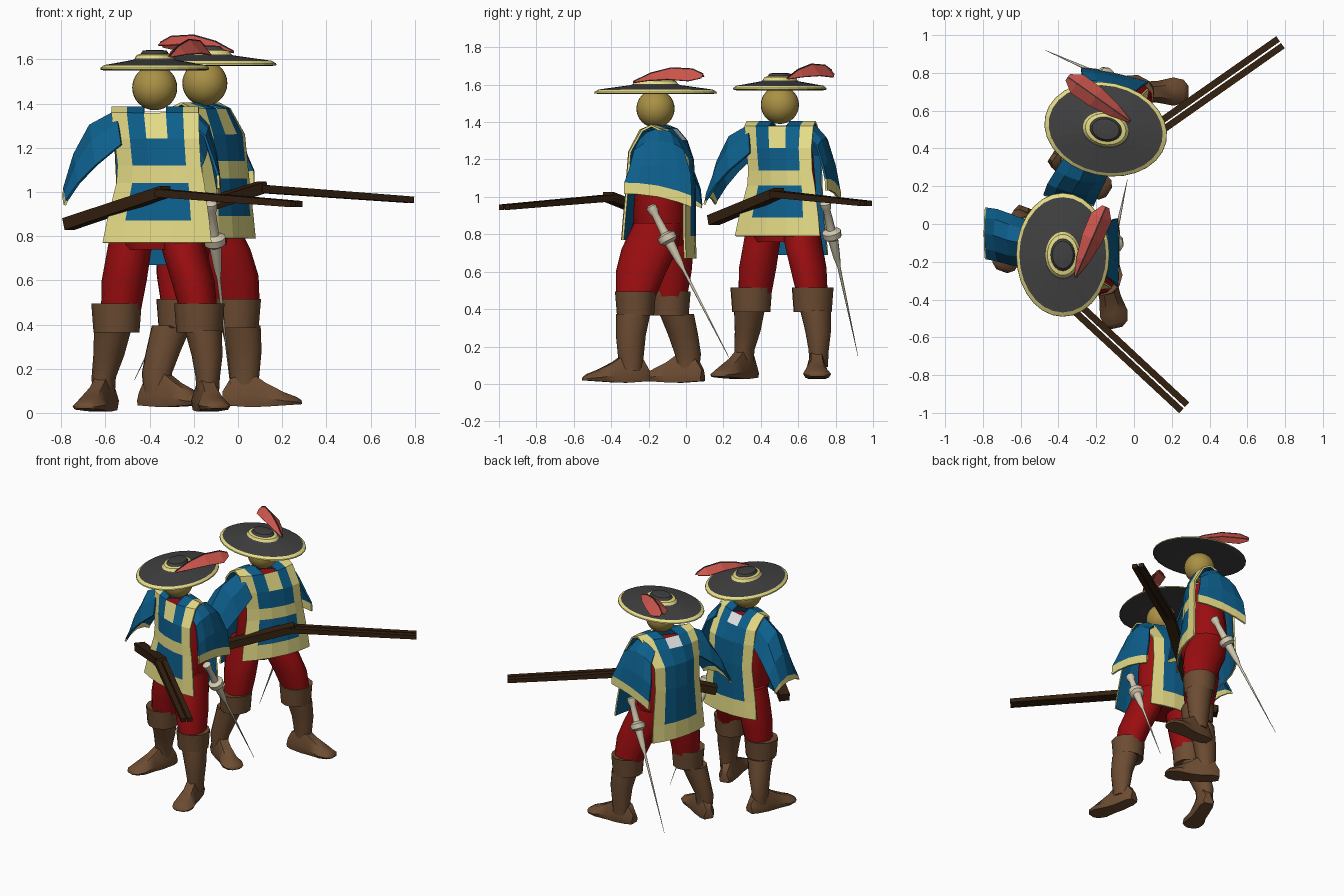
import bpy, bmesh, math
from mathutils import Vector, Matrix

if "Cube" in bpy.data.objects:
    bpy.data.objects.remove(bpy.data.objects["Cube"])

def mat(name, r, g, b):
    m = bpy.data.materials.new(name)
    m.diffuse_color = (r, g, b, 1)
    m.use_nodes = True
    m.node_tree.nodes["Principled BSDF"].inputs["Base Color"].default_value = m.diffuse_color
    return m

BLUE = mat("blue cloth", .004, .115, .265)
PALE = mat("pale yellow trim", .78, .71, .24)
RED = mat("red cloth", .32, .004, .005)
BOOT = mat("brown leather", .15, .072, .032)
WOOD = mat("dark wood", .035, .015, .005)
SKIN = mat("ochre head", .40, .28, .06)
FELT = mat("charcoal felt", .052, .052, .054)
PLUME = mat("coral plume", .62, .095, .075)
STEEL = mat("bone metal", .66, .59, .44)
LINEN = mat("white linen", .92, .92, .92)

parts = []

def build(name, rows, mats, pick=None, closed=True, thick=0, lining=0, smooth=False):
    """Skin rows of points; pick(row, col) gives a material index, or None for a hole."""
    bm = bmesh.new()
    vs = [[bm.verts.new(p) for p in r] for r in rows]
    n = len(rows[0])
    for i in range(len(rows) - 1):
        for j in range(n if closed else n - 1):
            k = pick(i, j) if pick else 0
            if k is None:
                continue
            f = bm.faces.new((vs[i][j], vs[i][(j + 1) % n], vs[i + 1][(j + 1) % n], vs[i + 1][j]))
            f.material_index = k
    if closed:
        bm.faces.new(vs[0])
        f = bm.faces.new(vs[-1])
        f.material_index = pick(len(rows) - 2, 0) if pick else 0
    bmesh.ops.recalc_face_normals(bm, faces=bm.faces[:])
    me = bpy.data.meshes.new(name)
    bm.to_mesh(me)
    bm.free()
    for m in mats:
        me.materials.append(m)
    if smooth:
        for p in me.polygons:
            p.use_smooth = True
        me.set_sharp_from_angle(angle=math.radians(50))
    ob = bpy.data.objects.new(name, me)
    bpy.context.collection.objects.link(ob)
    if thick:
        s = ob.modifiers.new("thickness", 'SOLIDIFY')
        s.thickness = thick
        s.offset = 0
        s.material_offset = lining
    parts.append(ob)
    return ob

def ring(cx, cy, z, rx, ry, n=12):
    return [(cx + rx * math.cos(2 * math.pi * k / n), cy + ry * math.sin(2 * math.pi * k / n), z) for k in range(n)]

def tube(name, rings, m):
    return build(name, [ring(*r) for r in rings], [m], smooth=True)

def bar(name, a, b, wa, ha, wb, hb, m, shift=0):
    """Square bar from a to b with width and height at each end."""
    a, b = Vector(a), Vector(b)
    d = (b - a).normalized()
    s = d.cross(Vector((0, 0, 1))).normalized()
    u = s.cross(d)
    rows = [[p + s * (shift + x * w / 2) + u * (z * h / 2) for x, z in ((-1, -1), (1, -1), (1, 1), (-1, 1))]
            for p, w, h in ((a, wa, ha), (b, wb, hb))]
    return build(name, rows, [m])

HEAD = Vector((-.377, -.163, 1.472))

# head
bm = bmesh.new()
bmesh.ops.create_uvsphere(bm, u_segments=28, v_segments=16, radius=.102, matrix=Matrix.Translation(HEAD))
me = bpy.data.meshes.new("head")
bm.to_mesh(me)
bm.free()
me.materials.append(SKIN)
for p in me.polygons:
    p.use_smooth = True
head = bpy.data.objects.new("head", me)
bpy.context.collection.objects.link(head)
parts.append(head)

# wide hat: underside, rim, sloping brim, band, crown
prof = [(.2, 1.557), (.5, 1.553), (.93, 1.55), (1, 1.554), (.995, 1.562), (.93, 1.574), (.4, 1.598),
        (.37, 1.603), (.33, 1.62), (.26, 1.625), (.22, 1.64), (.1, 1.643)]
hat_col = [0, 0, 0, 1, 1, 0, 0, 1, 1, 0, 0]
build("hat", [ring(HEAD.x, HEAD.y, z, .247 * s, .328 * s, 28) for s, z in prof],
      [FELT, PALE], lambda i, j: hat_col[i])

# plume folded along its quill
base, tip = Vector((-.31, -.28, 0)), Vector((-.15, .09, 0))
side = Vector((.92, -.40, 0))
rows = []
for t, w, z in ((0, .005, 1.615), (.25, .035, 1.66), (.55, .055, 1.688), (.85, .057, 1.682), (1, .018, 1.655)):
    c = base.lerp(tip, t)
    rows.append([c - side * w + Vector((0, 0, z - w * .7)), c + Vector((0, 0, z)),
                 c + side * w + Vector((0, 0, z - w * 1.1))])
build("plume", rows, [PLUME], closed=False, thick=.006)
for a, b in zip(rows[:-1], rows[1:]):
    bar("quill", a[1], b[1], .006, .01, .006, .01, FELT)

# tabard: one sheet from front hem over the shoulders to the back hem (y, z, half width, centre x)
path = [(-.318, .77, .245, -.365), (-.31, .87, .23, -.36), (-.295, 1.04, .197, -.35), (-.29, 1.12, .187, -.355),
        (-.28, 1.24, .19, -.365), (-.235, 1.355, .197, -.375), (-.14, 1.38, .197, -.375), (-.06, 1.36, .197, -.375),
        (-.01, 1.30, .193, -.37), (.035, 1.2, .188, -.37), (.045, 1.04, .185, -.365), (.045, .79, .21, -.37),
        (.05, .67, .22, -.37)]
cols = (-1, -.64, -.25, .25, .64, 1)
rows = []
for k, (y, z, hw, cx) in enumerate(path):
    curl = .045 if k < 6 else (0 if k == 6 else -.04)
    turn = .065 if k < 5 else (.045 if k < 9 else .015)
    rows.append([(cx + u * hw, y - turn * u + curl * u * u, z) for u in cols])

def tabard_colour(i, j):
    if j == 2 and i in (5, 6):
        return None                      # neck hole
    if j == 2 and i == 7:
        return 2                         # linen showing at the nape
    if j in (0, 4) or i in (0, 2, 11) or (i == 4 and j == 2):
        return 1
    return 0
build("tabard", rows, [BLUE, PALE, LINEN, BLUE, BLUE, BLUE], tabard_colour, closed=False, thick=.012, lining=3)

# cape sleeves (x, z, centre y, half depth, droop of the edges, slope to the back)
def sleeve(name, pts, inward):
    rows = [[(x + inward * d * v * v, cy + v * w, z - d * v * v - k * v) for v in (-1, -.6, 0, .6, 1)]
            for x, z, cy, w, d, k in pts]
    build(name, rows, [BLUE, PALE], lambda i, j: int(i == len(pts) - 2), closed=False, thick=.012)

sleeve("right_sleeve", [(-.55, 1.365, -.11, .11, .15, 0), (-.67, 1.30, -.085, .13, .18, 0),
                        (-.74, 1.17, -.06, .135, .13, 0), (-.785, 1.02, -.05, .135, .06, 0),
                        (-.79, .98, -.05, .135, .04, 0)], .15)
sleeve("left_sleeve", [(-.195, 1.365, -.145, .10, .06, 0), (-.135, 1.30, -.145, .13, .05, 0),
                       (-.10, 1.17, -.14, .165, .04, .01), (-.085, 1.06, -.15, .18, .02, .035),
                       (-.082, 1.0, -.15, .18, .02, .035)], -.3)

# red doublet and breeches
tube("doublet", [(-.37, -.14, .74, .15, .12), (-.37, -.135, .85, .19, .15), (-.36, -.135, 1.02, .175, .14),
                 (-.37, -.14, 1.2, .17, .12), (-.375, -.14, 1.3, .15, .085)], RED)
tube("right_breeches", [(-.47, -.09, .86, .10, .105), (-.495, -.085, .72, .10, .125), (-.515, -.085, .6, .102, .115),
                        (-.53, -.085, .46, .09, .09)], RED)
tube("left_breeches", [(-.27, -.15, .86, .10, .13), (-.24, -.195, .72, .10, .15), (-.205, -.24, .6, .098, .135),
                       (-.178, -.27, .46, .085, .105)], RED)

# boots: shaft with turned cuff
def boot(name, ankle, calf, knee):
    (ax, ay), (cx, cy), (kx, ky) = ankle, calf, knee
    tube(name, [(ax, ay, .07, .05, .06), (ax, ay, .16, .055, .07), (cx, cy, .26, .07, .08),
                ((cx + kx) / 2, (cy + ky) / 2, .375, .084, .092), (kx, ky, .365, .104, .099),
                (kx, ky, .495, .114, .11), (kx, ky, .49, .09, .09)], BOOT)

boot("right_boot", (-.608, .01), (-.585, -.015), (-.55, -.085))
boot("left_boot", (-.137, -.295), (-.14, -.295), (-.175, -.27))

# feet: arched sections from heel to toe
def foot(name, heel, toe):
    h, t = Vector((*heel, .005)), Vector((*toe, .005))
    s = (t - h).normalized().cross(Vector((0, 0, 1)))
    rows = []
    for f, w, z in ((0, .035, .07), (.1, .052, .13), (.35, .055, .16), (.55, .058, .11),
                    (.78, .075, .068), (.93, .062, .048), (1, .03, .032)):
        lift = .012 * abs(2 * f - .8)
        rows.append([h.lerp(t, f) + s * w * a + Vector((0, 0, lift + (z - lift) * b))
                     for a, b in ((-.85, 0), (-1, .35), (-.5, 1), (.5, 1), (1, .35), (.85, 0))])
    build(name, rows, [BOOT], smooth=True)

foot("right_foot", (-.575, .09), (-.70, -.25))
foot("left_foot", (-.17, -.20), (-.09, -.55))

# long gun: stock and twin barrels
bend, muzzle = (-.35, -.40, .995), (.265, -.972, .945)
bar("gun_stock", (-.768, -.045, .855), (-.325, -.42, 1.003), .07, .055, .07, .05, WOOD)
for s in (-.022, .022):
    bar("gun_barrel", bend, muzzle, .036, .036, .034, .028, WOOD, s)

# sword: turned along its axis
a, b = Vector((-.125, -.19, .955)), Vector((-.035, .235, .13))
q = (b - a).to_track_quat('Z', 'Y').to_matrix()
rows = []
for t, r in ((0, .018), (.01, .03), (.04, .028), (.06, .02), (.18, .024), (.195, .052), (.23, .05),
             (.245, .028), (.36, .019), (.42, .009), (1, .001)):
    rows.append([a.lerp(b, t) + q @ Vector((r * math.cos(k * math.pi / 5), r * math.sin(k * math.pi / 5), 0))
                 for k in range(10)])
build("sword", rows, [STEEL], smooth=True)

# second figure: the same parts turned and moved
M = (Matrix.Translation((-.15, .502, HEAD.z + .02)) @ Matrix.Rotation(math.radians(78), 4, 'Z')
     @ Matrix.Translation(-HEAD))
for ob in parts[:]:
    c = ob.copy()
    c.name = "second_" + ob.name
    c.matrix_world = M
    bpy.context.collection.objects.link(c)
